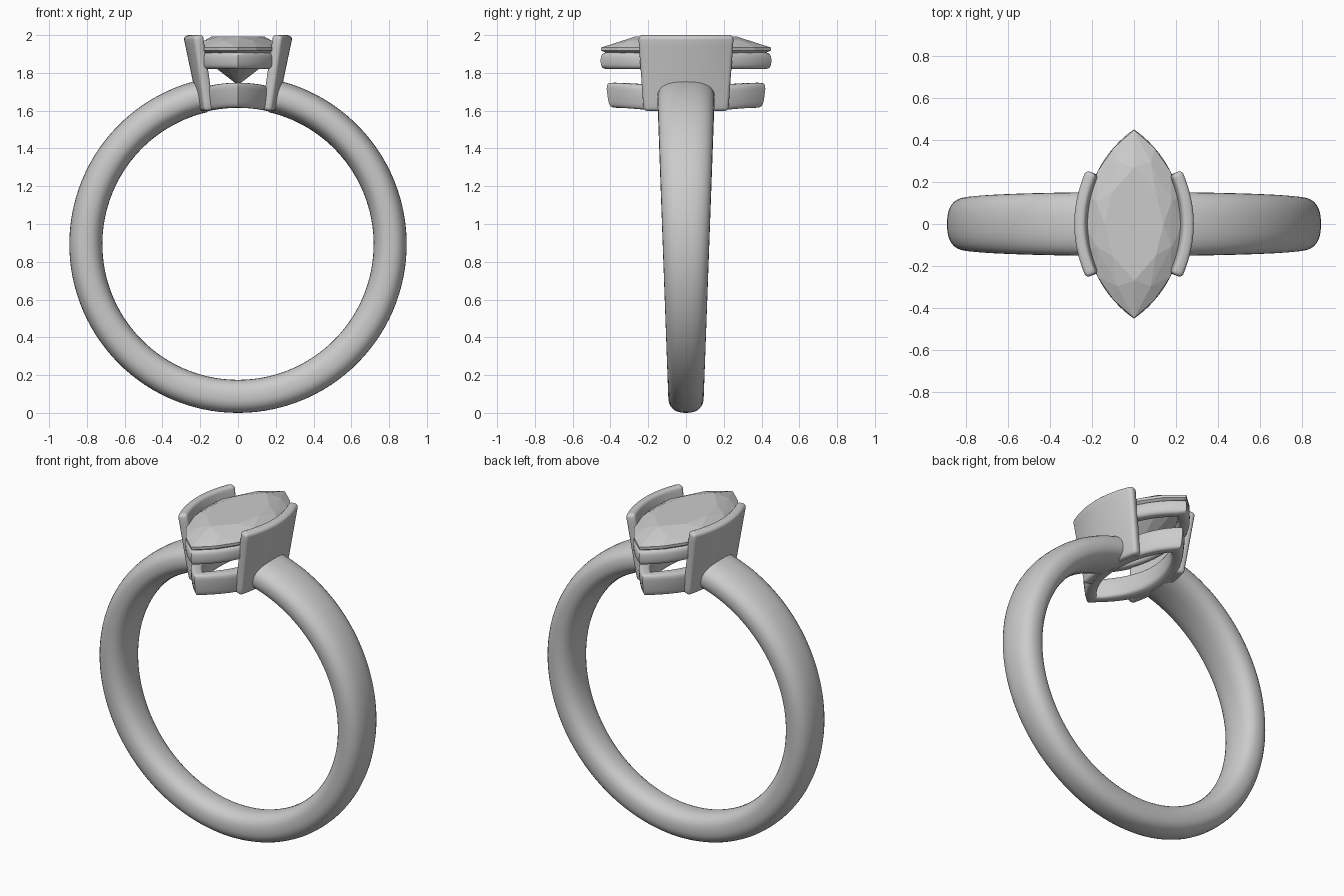
import bpy, bmesh, math
from math import sin, cos, pi, sqrt, asin

if "Cube" in bpy.data.objects:
    bpy.data.objects.remove(bpy.data.objects["Cube"])

CZ, RI, RO = 0.893, 0.718, 0.893   # finger centre height, inner and outer radius


def make(name, bm, smooth=35):
    bmesh.ops.recalc_face_normals(bm, faces=bm.faces)
    me = bpy.data.meshes.new(name)
    bm.to_mesh(me)
    bm.free()
    ob = bpy.data.objects.new(name, me)
    bpy.context.collection.objects.link(ob)
    bpy.ops.object.select_all(action='DESELECT')
    ob.select_set(True)
    bpy.context.view_layer.objects.active = ob
    if smooth:
        bpy.ops.object.shade_smooth_by_angle(angle=math.radians(smooth))
    return ob


def superellipse(n, e):
    out = []
    for i in range(n):
        a = 2 * pi * i / n
        c, s = cos(a), sin(a)
        out.append((math.copysign(abs(c) ** (2 / e), c), math.copysign(abs(s) ** (2 / e), s)))
    return out


def marquise(L, W, n):
    """Pointed oval, n segments on each side, tips on +y and -y."""
    R = (L * L + W * W) / (2 * W)
    am = asin(L / R)
    side = [(R * cos(a) - (R - W), R * sin(a)) for a in (am * (2 * i / n - 1) for i in range(n))]
    return side + [(-x, -y) for x, y in side]


def loft(bm, rings, closed):
    vs = [[bm.verts.new(p) for p in r] for r in rings]
    m = len(vs[0])
    for i in range(len(vs) if closed else len(vs) - 1):
        a, b = vs[i], vs[(i + 1) % len(vs)]
        for j in range(m):
            k = (j + 1) % m
            bm.faces.new((a[j], a[k], b[k], b[j]))
    if not closed:
        bm.faces.new(vs[0])
        bm.faces.new(vs[-1])


# Shank: open band that widens toward the head
bm = bmesh.new()
sec = superellipse(32, 2.4)
start, N = math.radians(13), 110
rings = []
for i in range(N + 1):
    a = start + (2 * pi - 2 * start) * i / N
    hw = 0.094 + 0.033 * (1 + cos(a)) * 0.89
    ring = []
    for u, v in sec:
        r = (RI + RO) / 2 + (RO - RI) / 2 * u
        ring.append((r * sin(a), hw * v, CZ + r * cos(a)))
    rings.append(ring)
loft(bm, rings, False)
make("shank", bm)


# Gallery rails: rounded sections swept around a marquise
def rail(name, L, W, thick, z0, z1, e, flare=0.0, finger=False):
    bm = bmesh.new()
    cols = []
    for u, v in superellipse(24, e):
        d = thick * (1 - u) / 2 + flare * (1 - v) / 2
        z = (z0 + z1) / 2 + (z1 - z0) / 2 * v
        cols.append([(x, y, z + (sqrt(RI * RI - x * x) - RI if finger else 0))
                     for x, y in marquise(L - 1.2 * d, W - d, 24)])
    loft(bm, list(zip(*cols)), True)
    make(name, bm, 50)


rail("upper_gallery_rail", 0.452, 0.235, 0.07, 1.82, 1.908, 3)
rail("lower_gallery_rail", 0.425, 0.205, 0.075, 1.615, 1.748, 4, 0.015, True)

# Curved bar walls holding the stone on both sides
for s, label in ((1, "right"), (-1, "left")):
    bm = bmesh.new()
    nu, nv = 20, 8
    g = []
    for j in range(nv + 1):
        t = j / nv
        row = []
        for i in range(nu + 1):
            u = 2 * i / nu - 1
            x = 0.178 + 0.084 * t - (0.028 + 0.029 * t) * u * u
            row.append(bm.verts.new((s * x, u * (0.222 + 0.026 * t), 1.6 + 0.4 * t)))
        g.append(row)
    for j in range(nv):
        for i in range(nu):
            bm.faces.new((g[j][i], g[j][i + 1], g[j + 1][i + 1], g[j + 1][i]))
    ob = make(label + "_bar", bm, 50)
    sol = ob.modifiers.new("thickness", 'SOLIDIFY')
    sol.thickness, sol.offset = 0.056, 0
    bev = ob.modifiers.new("soft_edges", 'BEVEL')
    bev.width, bev.segments = 0.02, 4
    bev.limit_method, bev.angle_limit = 'ANGLE', math.radians(50)

# Stone: faceted marquise from a convex hull of its facet corners
L, W = 0.45, 0.235
bm = bmesh.new()


def ring(scale, z, n, turn=0):
    pts = marquise(L * scale, W * scale, n * 2)
    for x, y in pts[turn::2]:
        bm.verts.new((x, y, z))


ring(0.6, 1.992, 4)          # table
ring(0.82, 1.97, 4, 1)       # crown kites
ring(1.0, 1.934, 8)          # girdle
ring(1.0, 1.918, 8)
ring(0.62, 1.84, 4, 1)       # pavilion
bm.verts.new((0, 0, 1.735))  # culet
bmesh.ops.convex_hull(bm, input=bm.verts[:])
bmesh.ops.dissolve_limit(bm, angle_limit=0.01, verts=bm.verts[:], edges=bm.edges[:])
make("marquise_stone", bm, 0)
